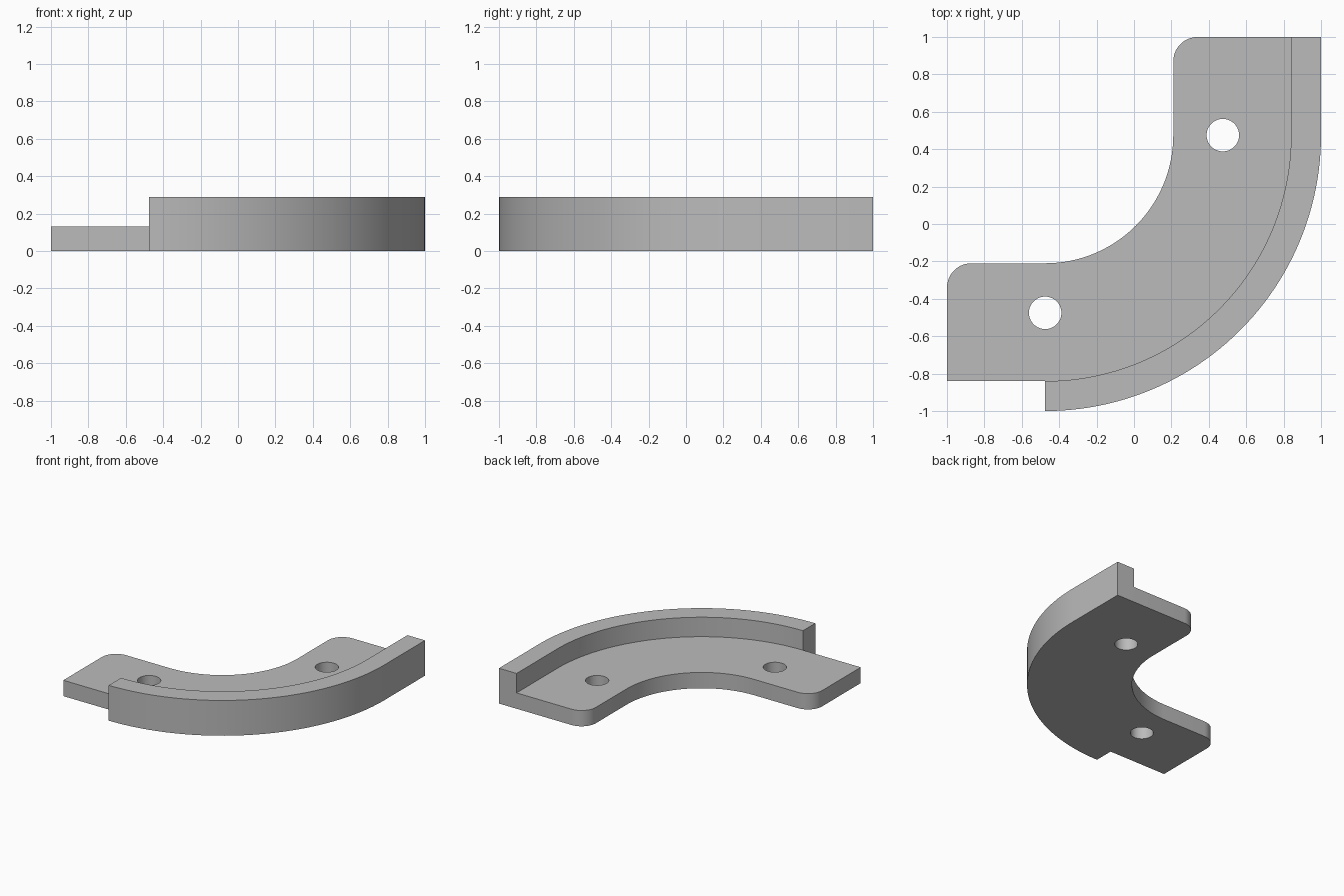
import bpy, bmesh
from math import sin, cos, pi

cube = bpy.data.objects.get("Cube")
if cube:
    bpy.data.objects.remove(cube)

# Main dimensions
C = 0.475            # bend centre is (-C, C)
R_INNER, R_STEP, R_OUTER = 0.685, 1.315, 1.475
PLATE_H, WALL_H = 0.13, 0.29
FILLET = 0.13
HOLE_R = 0.087


def arc(cx, cy, r, start, end, n):
    """Points along an arc, angles in quarter turns."""
    angles = [(start + (end - start) * i / n) * pi / 2 for i in range(n + 1)]
    return [(cx + r * cos(a), cy + r * sin(a)) for a in angles]


bm = bmesh.new()


def ring(points, z):
    return [bm.verts.new((x, y, z)) for x, y in points]


def band(points, z0, z1, closed=False):
    """Upright faces along a path."""
    low, high = ring(points, z0), ring(points, z1)
    for i in range(len(points) - (not closed)):
        j = (i + 1) % len(points)
        bm.faces.new((low[i], low[j], high[j], high[i]))


def cap(loops, z):
    """Level face bounded by an outline and any holes."""
    edges = []
    for points in loops:
        vs = ring(points, z)
        edges += [bm.edges.new((vs[i - 1], vs[i])) for i in range(len(vs))]
    bmesh.ops.triangle_fill(bm, edges=edges, use_beauty=True, normal=(0, 0, 1))


# Paths shared by the plate and the raised wall
inner_x = R_INNER - C
step = arc(-C, C, R_STEP, -1, 0, 48) + [(R_STEP - C, 1)]
outer = arc(-C, C, R_OUTER, -1, 0, 48) + [(1, 1)]
inside = (arc(inner_x + FILLET, 1 - FILLET, FILLET, 1, 2, 10)
          + arc(-C, C, R_INNER, 0, -1, 40)
          + arc(-1 + FILLET, -inner_x - FILLET, FILLET, 1, 2, 10)
          + [(-1, C - R_STEP)])
holes = [arc(x, y, HOLE_R, 0, 4, 40)[:-1] for x, y in ((C, C), (-C, -C))]

# Curved plate with two screw holes
for z in (0, PLATE_H):
    cap([step + inside] + holes, z)
band([step[-1]] + inside + [step[0]], 0, PLATE_H)
for hole in holes:
    band(hole, 0, PLATE_H, closed=True)

# Raised wall along the outside of the bend
wall = outer + step[::-1]
for z in (0, WALL_H):
    cap([wall], z)
band([step[0]] + outer + [step[-1]], 0, PLATE_H)
band(wall, PLATE_H, WALL_H, closed=True)

bmesh.ops.remove_doubles(bm, verts=bm.verts[:], dist=0.0005)
bmesh.ops.recalc_face_normals(bm, faces=bm.faces[:])
mesh = bpy.data.meshes.new("curved_bracket")
bm.to_mesh(mesh)
bm.free()

bracket = bpy.data.objects.new("curved_bracket", mesh)
bpy.context.collection.objects.link(bracket)

# Plain grey finish
grey = bpy.data.materials.new("plain_grey")
grey.use_nodes = True
colour = (0.5, 0.5, 0.5, 1)
grey.diffuse_color = colour
grey.node_tree.nodes["Principled BSDF"].inputs["Base Color"].default_value = colour
mesh.materials.append(grey)

bpy.ops.object.select_all(action='DESELECT')
bracket.select_set(True)
bpy.context.view_layer.objects.active = bracket
bpy.ops.object.shade_smooth_by_angle(angle=pi / 6)
